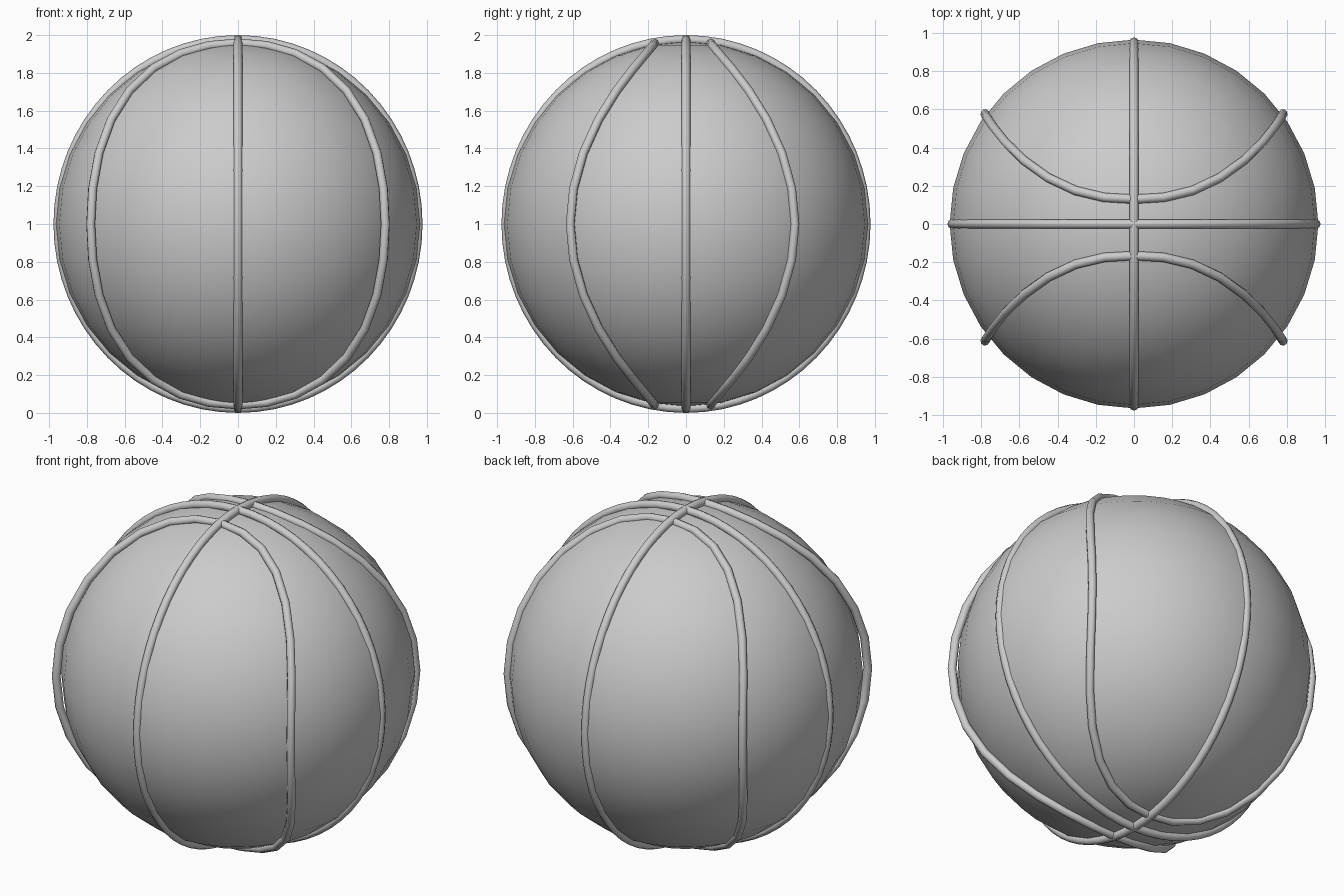
import bpy
from math import sin, cos, pi
from mathutils import Vector

if "Cube" in bpy.data.objects:
    bpy.data.objects.remove(bpy.data.objects["Cube"])

CENTRE = Vector((0, 0, 1.0))
TUBE = 0.024


def seam(name, points):
    """Closed round tube through the given points (relative to the ball centre)."""
    cu = bpy.data.curves.new(name, 'CURVE')
    cu.dimensions = '3D'
    cu.bevel_depth = TUBE
    cu.bevel_resolution = 2
    sp = cu.splines.new('POLY')
    sp.points.add(len(points) - 1)
    for p, co in zip(sp.points, points):
        p.co = (*(co + CENTRE), 1)
    sp.use_cyclic_u = True
    sp.use_smooth = True
    ob = bpy.data.objects.new(name, cu)
    bpy.context.collection.objects.link(ob)
    return ob


# Ball body
bpy.ops.mesh.primitive_uv_sphere_add(segments=32, ring_count=16, radius=0.965, location=CENTRE)
ball = bpy.context.object
ball.name = "ball"
bpy.ops.object.shade_smooth()

# Two upright rings crossing at the poles
angles = [2 * pi * i / 64 for i in range(64)]
seam("seam_side_ring", [Vector((0.953 * sin(a), 0, 0.976 * cos(a))) for a in angles])
seam("seam_front_ring", [Vector((0, 0.953 * sin(a), 0.976 * cos(a))) for a in angles])

# Curved front and back loops, pinched toward the poles
for name, side in (("seam_front_loop", -1), ("seam_back_loop", 1)):
    pts = []
    for i in range(32):
        a = 2 * pi * i / 32
        s = abs(sin(a))
        p = Vector((0.78 * sin(a), side * (0.148 + 0.447 * s ** 2.5), 0.957 * cos(a)))
        p = p.normalized() * (0.969 + 0.012 * s * s)
        pts.append(p + Vector((0, -0.018, 0)))
    seam(name, pts)
